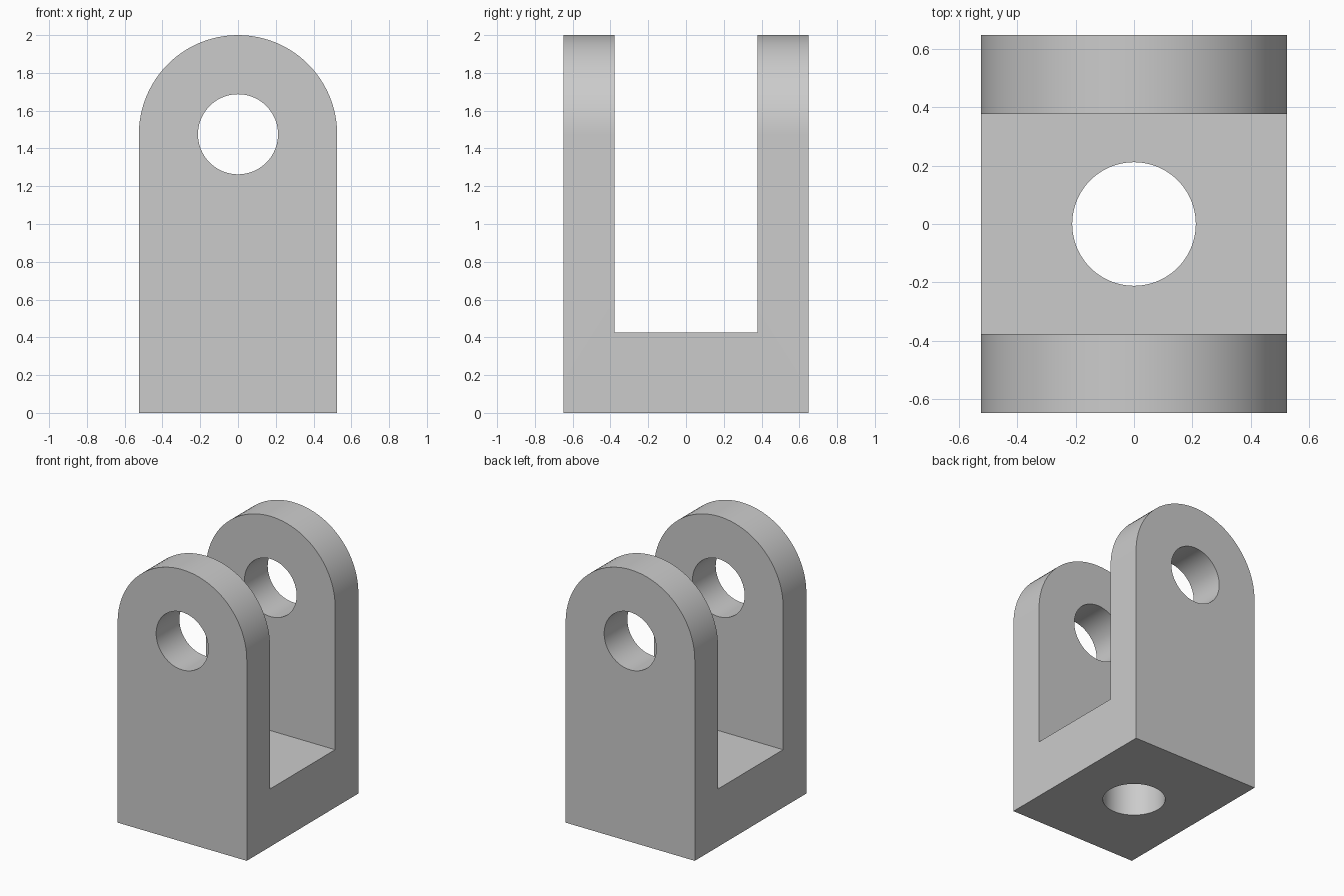
import bpy, bmesh, math
from mathutils import Matrix

if "Cube" in bpy.data.objects:
    bpy.data.objects.remove(bpy.data.objects["Cube"], do_unlink=True)

HALF_W, HALF_D = 0.525, 0.648     # outer half width and depth
SLOT, FLOOR = 0.378, 0.425        # half gap between the ears, top of the base
PIN_Z, HOLE = 1.475, 0.212        # pin axis height, hole radius
SEGMENTS = 96

grey = bpy.data.materials.new("plain grey")
grey.use_nodes = True
colour = (0.6, 0.6, 0.6, 1)
grey.diffuse_color = colour
grey.node_tree.nodes["Principled BSDF"].inputs["Base Color"].default_value = colour


def finish(name, bm):
    bmesh.ops.recalc_face_normals(bm, faces=bm.faces)
    mesh = bpy.data.meshes.new(name)
    bm.to_mesh(mesh)
    bm.free()
    obj = bpy.data.objects.new(name, mesh)
    mesh.materials.append(grey)
    bpy.context.collection.objects.link(obj)
    return obj


def cylinder_cutter(name, matrix):
    bm = bmesh.new()
    bmesh.ops.create_cone(bm, cap_ends=True, segments=SEGMENTS, radius1=HOLE,
                          radius2=HOLE, depth=2, matrix=matrix)
    return finish(name, bm)


# Round-topped block, extruded from front to back
profile = [(-HALF_W, 0), (HALF_W, 0)]
for i in range(SEGMENTS // 2 + 1):
    a = 2 * math.pi * i / SEGMENTS
    profile.append((HALF_W * math.cos(a), PIN_Z + HALF_W * math.sin(a)))
bm = bmesh.new()
front = bm.faces.new([bm.verts.new((x, -HALF_D, z)) for x, z in profile])
extruded = bmesh.ops.extrude_face_region(bm, geom=[front], use_keep_orig=True)
bmesh.ops.translate(bm, vec=(0, 2 * HALF_D, 0),
                    verts=[v for v in extruded["geom"] if isinstance(v, bmesh.types.BMVert)])
clevis = finish("clevis_bracket", bm)

# Slot between the ears
bm = bmesh.new()
bmesh.ops.create_cube(bm, size=2, matrix=Matrix.Translation((0, 0, FLOOR + 1))
                      @ Matrix.Diagonal((1, SLOT, 1, 1)))
cutters = [finish("slot_cutter", bm)]

# Pin hole through both ears and bore through the base
cutters.append(cylinder_cutter("pin_hole_cutter", Matrix.Translation((0, 0, PIN_Z))
                               @ Matrix.Rotation(math.pi / 2, 4, "X")))
cutters.append(cylinder_cutter("base_bore_cutter", Matrix.Identity(4)))

bpy.ops.object.select_all(action="DESELECT")
clevis.select_set(True)
bpy.context.view_layer.objects.active = clevis
for cutter in cutters:
    cutter.hide_render = True
    cut = clevis.modifiers.new(cutter.name, "BOOLEAN")
    cut.operation, cut.solver, cut.object = "DIFFERENCE", "EXACT", cutter
    bpy.ops.object.modifier_apply(modifier=cut.name)
    bpy.data.objects.remove(cutter, do_unlink=True)

bpy.ops.object.shade_smooth_by_angle(angle=math.radians(30))
